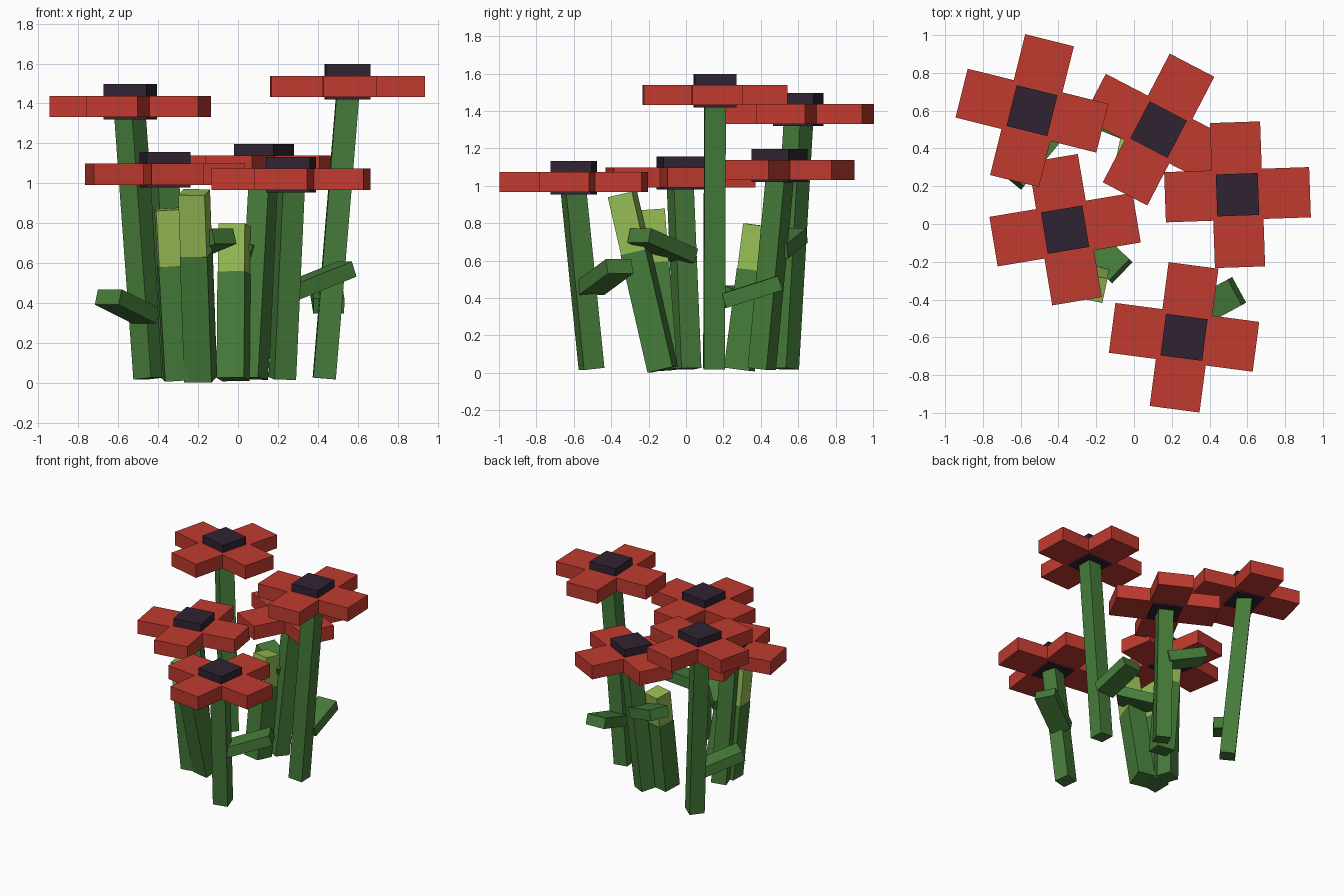
import bpy
import bmesh
from math import radians, cos, sin
from mathutils import Vector, Matrix

cube = bpy.data.objects.get("Cube")
if cube:
    bpy.data.objects.remove(cube)


def material(name, rgb):
    m = bpy.data.materials.new(name)
    m.use_nodes = True
    m.diffuse_color = (*rgb, 1)
    m.node_tree.nodes["Principled BSDF"].inputs["Base Color"].default_value = (*rgb, 1)
    return m


RED = material("petal_red", (0.53, 0.043, 0.028))
DARK = material("core_dark", (0.030, 0.017, 0.032))
GREEN = material("stem_green", (0.061, 0.20, 0.042))
LIME = material("bud_light_green", (0.30, 0.50, 0.09))


def finish(name, bm, mat):
    bmesh.ops.recalc_face_normals(bm, faces=bm.faces)
    mesh = bpy.data.meshes.new(name)
    bm.to_mesh(mesh)
    bm.free()
    mesh.materials.append(mat)
    obj = bpy.data.objects.new(name, mesh)
    bpy.context.collection.objects.link(obj)
    return obj


def beam(name, start, end, width, depth, side, mat):
    """Square-cut bar from start to end; side is the direction of its width."""
    start, end = Vector(start), Vector(end)
    axis = (end - start).normalized()
    x = (side - axis * side.dot(axis)).normalized()
    y = axis.cross(x)
    frame = Matrix((x * width, y * depth, end - start)).transposed().to_4x4()
    frame.translation = (start + end) / 2
    bm = bmesh.new()
    bmesh.ops.create_cube(bm, size=1, matrix=frame)
    return finish(name, bm, mat)


def heading(degrees):
    a = radians(degrees)
    return Vector((cos(a), sin(a), 0))


def petals(name, centre, turn, z, height):
    """Four square-ended petals as one extruded cross."""
    half, reach = 0.133, 0.384
    arm = [(reach, -half), (reach, half), (half, half)]
    bm = bmesh.new()
    ring = []
    for k in range(4):
        u, v = heading(turn + 90 * k), heading(turn + 90 * k + 90)
        for a, b in arm:
            p = u * a + v * b
            ring.append(bm.verts.new((centre[0] + p.x, centre[1] + p.y, z)))
    face = bm.faces.new(ring)
    out = bmesh.ops.extrude_face_region(bm, geom=[face])
    top = [e for e in out["geom"] if isinstance(e, bmesh.types.BMVert)]
    bmesh.ops.translate(bm, verts=top, vec=(0, 0, height))
    return finish(name, bm, RED)


# Flowers: centre, turn, core base height, stem foot, stem turn
flowers = {
    "back_left": ((-0.54, 0.60), -14, 1.32, (-0.445, 0.525), -38),
    "back": ((0.13, 0.50), -27.5, 1.02, (0.075, 0.405), -27),
    "right_side": ((0.548, 0.155), 2, 1.42, (0.432, 0.15), 2),
    "middle": ((-0.365, -0.03), 9.5, 0.98, (-0.31, 0.01), 20),
    "front": ((0.265, -0.60), -7.5, 0.955, (0.222, -0.505), 15),
}
for name, (c, turn, z, foot, stem_turn) in flowers.items():
    petals(name + "_petals", c, turn, z + 0.011, 0.107)
    beam(name + "_core", (*c, z), (*c, z + 0.177), 0.222, 0.222, heading(turn), DARK)
    beam(name + "_stem", (*foot, 0.022), (*c, z + 0.005), 0.113, 0.113,
         heading(stem_turn), GREEN)

# Buds: foot, tip, share of the length that is green, turn
buds = {
    "front_bud": ((-0.187, -0.125, 0.018), (-0.22, -0.34, 0.955), 0.67, -12),
    "left_bud": ((-0.30, -0.12, 0.015), (-0.348, -0.185, 0.87), 0.67, 4),
    "back_bud": ((-0.025, 0.285, 0.018), (-0.018, 0.385, 0.79), 0.69, -12),
}
for name, (foot, tip, share, turn) in buds.items():
    joint = Vector(foot).lerp(Vector(tip), share)
    beam(name + "_stalk", foot, joint, 0.14, 0.14, heading(turn), GREEN)
    beam(name + "_tip", joint, tip, 0.135, 0.135, heading(turn), LIME)

# Leaves: root at the stem and raised tip
leaves = {
    "back_left_leaf": ((-0.46, 0.47, 0.335), (-0.65, 0.24, 0.43)),
    "back_leaf": ((0.09, 0.47, 0.65), (-0.17, 0.575, 0.735)),
    "right_side_leaf": ((0.455, 0.20, 0.385), (0.44, 0.50, 0.48)),
    "middle_leaf": ((-0.33, 0.00, 0.625), (-0.07, -0.25, 0.735)),
    "front_leaf": ((0.26, -0.51, 0.455), (0.545, -0.355, 0.57)),
}
for name, (root, tip) in leaves.items():
    along = Vector(tip) - Vector(root)
    across = Vector((-along.y, along.x, 0))
    beam(name, root, tip, 0.155, 0.08, across, GREEN)
